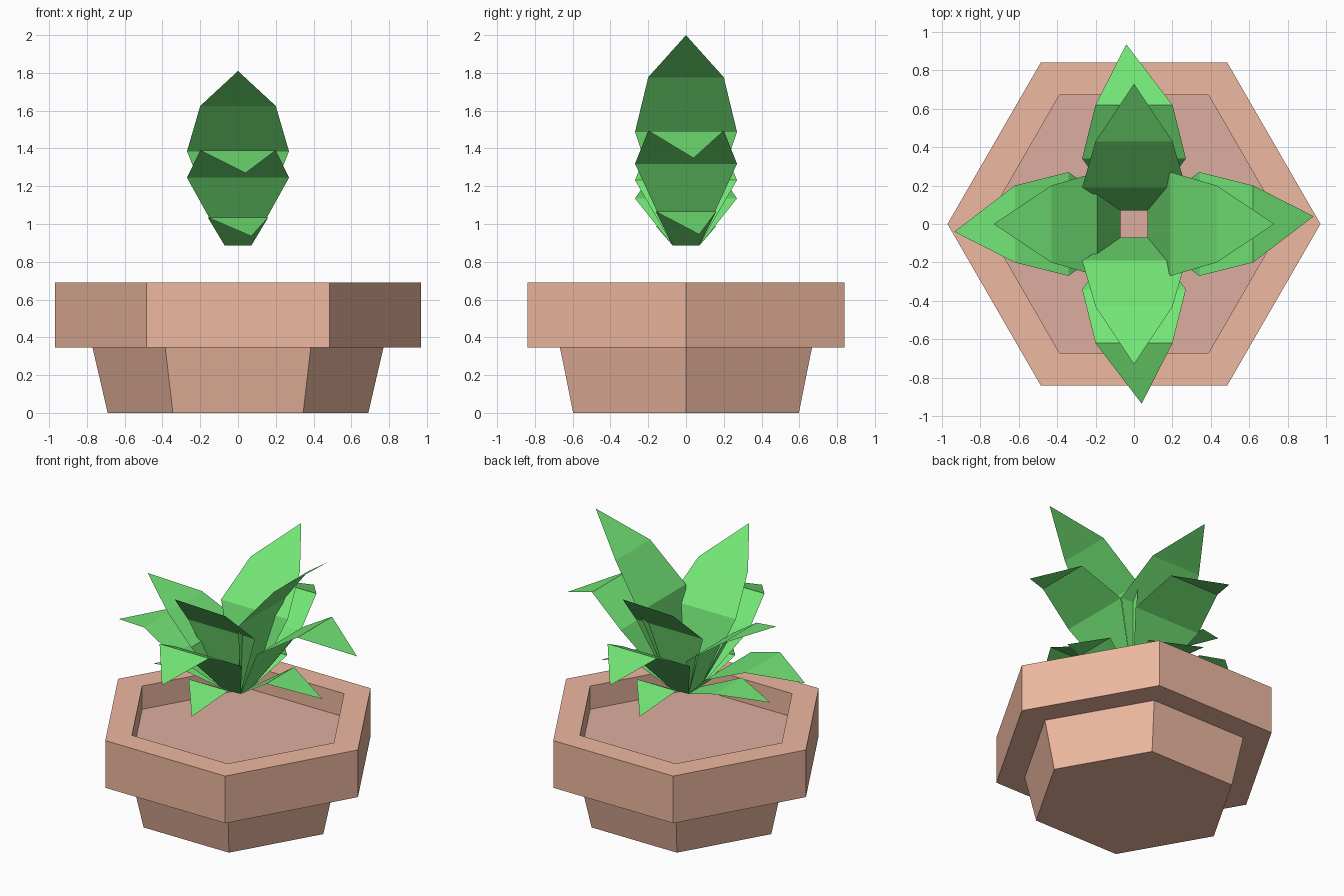
import bpy
import math
from mathutils import Matrix

if "Cube" in bpy.data.objects:
    bpy.data.objects.remove(bpy.data.objects["Cube"])


def material(name, rgb):
    m = bpy.data.materials.new(name)
    m.diffuse_color = (*rgb, 1)
    m.use_nodes = True
    m.node_tree.nodes["Principled BSDF"].inputs["Base Color"].default_value = m.diffuse_color
    return m


def add_object(name, verts, faces, mat):
    mesh = bpy.data.meshes.new(name)
    mesh.from_pydata(verts, [], faces)
    mesh.materials.append(mat)
    ob = bpy.data.objects.new(name, mesh)
    bpy.context.collection.objects.link(ob)
    return ob


def hexagon(r, z):
    return [(r * math.cos(i * math.pi / 3), r * math.sin(i * math.pi / 3), z)
            for i in range(6)]


clay = material("clay", (0.85, 0.48, 0.35))
earth = material("earth", (0.72, 0.42, 0.35))
green = material("leaf_green", (0.17, 0.79, 0.18))

# Pot: stacked hexagonal rings (radius, height), closed underneath
SOIL_Z = 0.52
rings = [(0.69, 0), (0.77, 0.345), (0.97, 0.345), (0.97, 0.69),
         (0.775, 0.69), (0.775, SOIL_Z)]
verts = [v for r, z in rings for v in hexagon(r, z)]
faces = [tuple(reversed(range(6)))]
for k in range(len(rings) - 1):
    for i in range(6):
        a, b = k * 6 + i, k * 6 + (i + 1) % 6
        faces.append((a, b, b + 6, a + 6))
add_object("pot", verts, faces, clay)

# Soil
add_object("soil", hexagon(0.775, SOIL_Z), [tuple(range(6))], earth)

# Leaves: sections (distance out, rise, half width), then tip (out, rise, sideways)
LEAVES = {
    "tall_leaf": ([(0.07, 0, 0.07), (0.19, 0.5, 0.27), (0.43, 0.74, 0.2)],
                  (0.73, 0.925, 0)),
    "middle_leaf": ([(0.07, 0, 0.07), (0.34, 0.36, 0.27), (0.62, 0.505, 0.2)],
                    (0.935, 0.385, 0.04)),
    "small_leaf": ([(0.07, 0, 0.07), (0.34, 0.15, 0.16)],
                   (0.635, 0.05, 0.07)),
}
BASE_Z = 0.885
# Each side of the plant grows to a different height
SIDES = [("right", 0, 1.205), ("back", 90, 1), ("left", 180, 0.695), ("front", 270, 1)]

for side, angle, grow in SIDES:
    turn = Matrix.Rotation(math.radians(angle), 4, 'Z')
    for name, (sections, tip) in LEAVES.items():
        verts = []
        for out, rise, half in sections:
            z = BASE_Z + rise * grow
            verts += [(out, -half, z), (out, half, z)]
        verts.append((tip[0], tip[2], BASE_Z + tip[1] * grow))
        n = len(verts) - 1
        faces = [(i, i + 2, i + 3, i + 1) for i in range(0, n - 2, 2)]
        faces.append((n - 2, n, n - 1))
        leaf = add_object(f"{side}_{name}", verts, faces, green)
        leaf.data.transform(turn)
